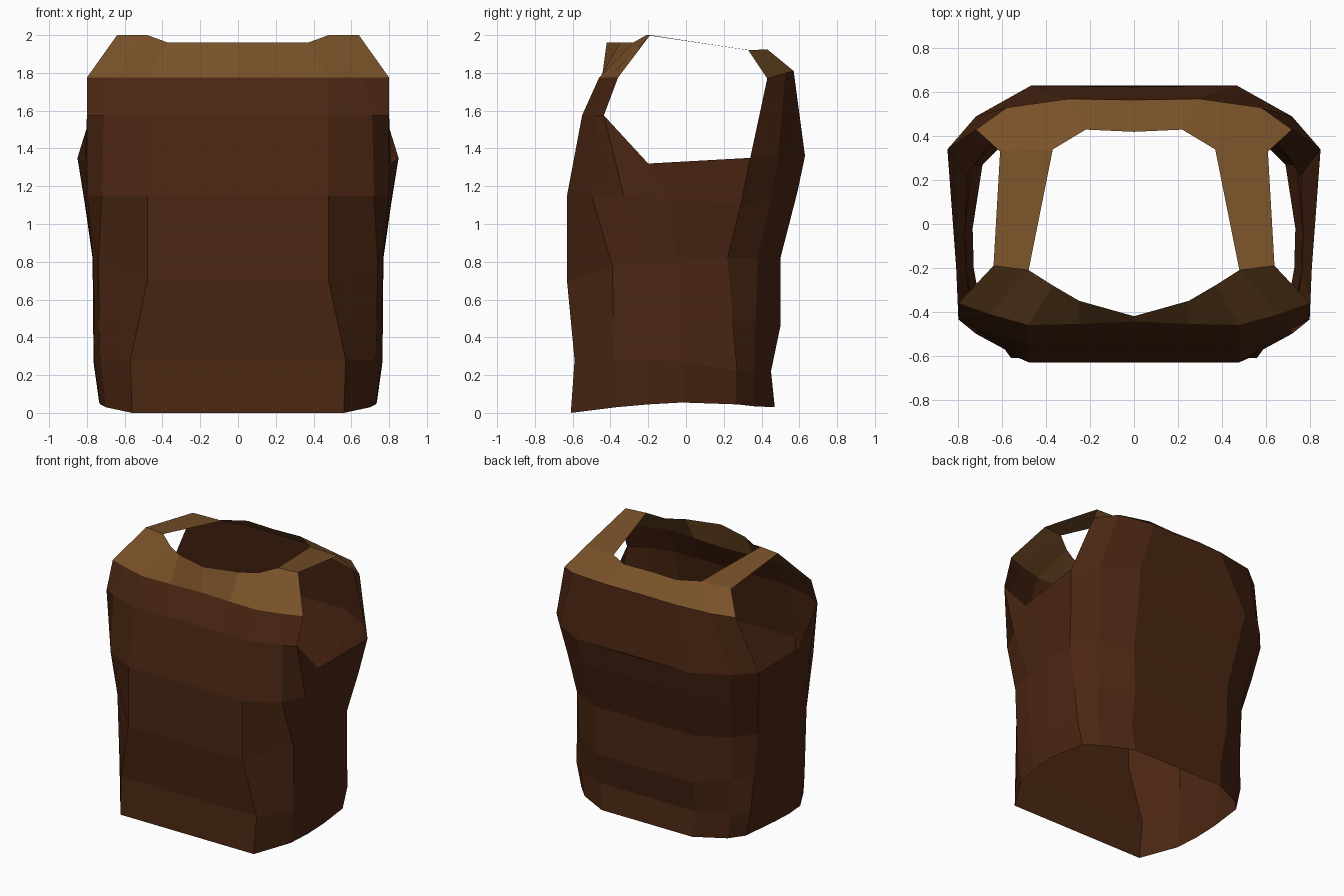
import bpy

if "Cube" in bpy.data.objects:
    bpy.data.objects.remove(bpy.data.objects["Cube"])


def material(name, rgb):
    m = bpy.data.materials.new(name)
    m.diffuse_color = (*rgb, 1)
    m.use_nodes = True
    m.node_tree.nodes["Principled BSDF"].inputs["Base Color"].default_value = m.diffuse_color
    return m


brown = material("dark brown leather", (0.068, 0.019, 0.006))
tan = material("tan leather", (0.19, 0.083, 0.022))


def loft(name, rows, mat):
    """Skin the right half between rows (low to high), then mirror it."""
    n = len(rows[0])
    verts = [p for row in rows for p in row]
    faces = [(r * n + i, r * n + i + 1, (r + 1) * n + i + 1, (r + 1) * n + i)
             for r in range(len(rows) - 1) for i in range(n - 1)]
    mesh = bpy.data.meshes.new(name)
    mesh.from_pydata(verts, [], faces)
    mesh.materials.append(mat)
    obj = bpy.data.objects.new(name, mesh)
    bpy.context.collection.objects.link(obj)
    mod = obj.modifiers.new("mirror", 'MIRROR')
    mod.use_clip = True
    mod.merge_threshold = 0.001
    return obj


def with_centres(row):
    """Add the front and back centre points to a half ring."""
    (_, yf, zf), (_, yb, zb) = row[0], row[-1]
    return [(0, yf, zf), *row, (0, yb, zb)]


# Half rings: front corner, front side, three side points, back side, back corner
hem = [(.56, -.61, 0), (.70, -.37, .03), (.73, -.20, .045), (.735, -.02, .055),
       (.69, .27, .045), (.60, .36, .035), (.38, .47, .03)]
hip = [(.57, -.59, .28), (.73, -.38, .28), (.76, -.20, .28), (.765, 0, .27),
       (.73, .27, .22), (.63, .36, .22), (.40, .45, .22)]
waist = [(.48, -.63, .70), (.74, -.39, .78), (.765, -.22, .80), (.77, -.05, .82),
         (.76, .22, .82), (.65, .38, .82), (.42, .50, .82)]
chest = [(.48, -.63, 1.15), (.72, -.50, 1.15), (.80, -.33, 1.15), (.81, -.08, 1.13),
         (.81, .29, 1.10), (.68, .45, 1.13), (.45, .59, 1.17)]
underarm = [(.48, -.55, 1.575), (.71, -.48, 1.575), (.80, -.435, 1.575), (.81, -.20, 1.32),
            (.85, .34, 1.35), (.72, .49, 1.355), (.47, .63, 1.36)]
# extra ring that keeps the lower back upright
low_waist = [tuple(a + (b - a) * .45 for a, b in zip(p, q)) for p, q in zip(hip, waist)]
low_waist[-1] = (.41, .50, .46)
loft("vest_body", [with_centres(r) for r in
                   (hem, hip, low_waist, waist, chest, underarm)], brown)

# Front yoke above the chest
front_seam = [(0, -.445, 1.775), (.25, -.455, 1.775), (.48, -.46, 1.775),
              (.66, -.41, 1.775), (.80, -.36, 1.775)]
yoke_base = [(0, -.55, 1.575), (.25, -.55, 1.575), (.48, -.55, 1.575),
             (.71, -.48, 1.575), (.80, -.435, 1.575)]
loft("front_yoke", [yoke_base, front_seam], brown)

# Front collar band
front_neck = [(0, -.42, 1.96), (.25, -.35, 1.96), (.37, -.28, 1.96),
              (.48, -.21, 2.0), (.64, -.19, 2.0)]
loft("front_collar", [front_seam, front_neck], tan)

# Back yoke and collar, ordered from the armhole to the centre
back_base = [(.85, .34, 1.35), (.72, .49, 1.355), (.47, .63, 1.36), (0, .625, 1.36)]
back_seam = [(.72, .43, 1.77), (.58, .53, 1.80), (.30, .57, 1.81), (0, .565, 1.81)]
back_neck = [(.61, .33, 1.92), (.37, .34, 1.92), (.22, .43, 1.925), (0, .42, 1.925)]
loft("back_yoke", [back_base, back_seam], brown)
loft("back_collar", [back_seam, back_neck], tan)

# Shoulder straps joining the collars
loft("shoulder_straps", [front_neck[3:], [back_neck[1], back_neck[0]]], tan)
